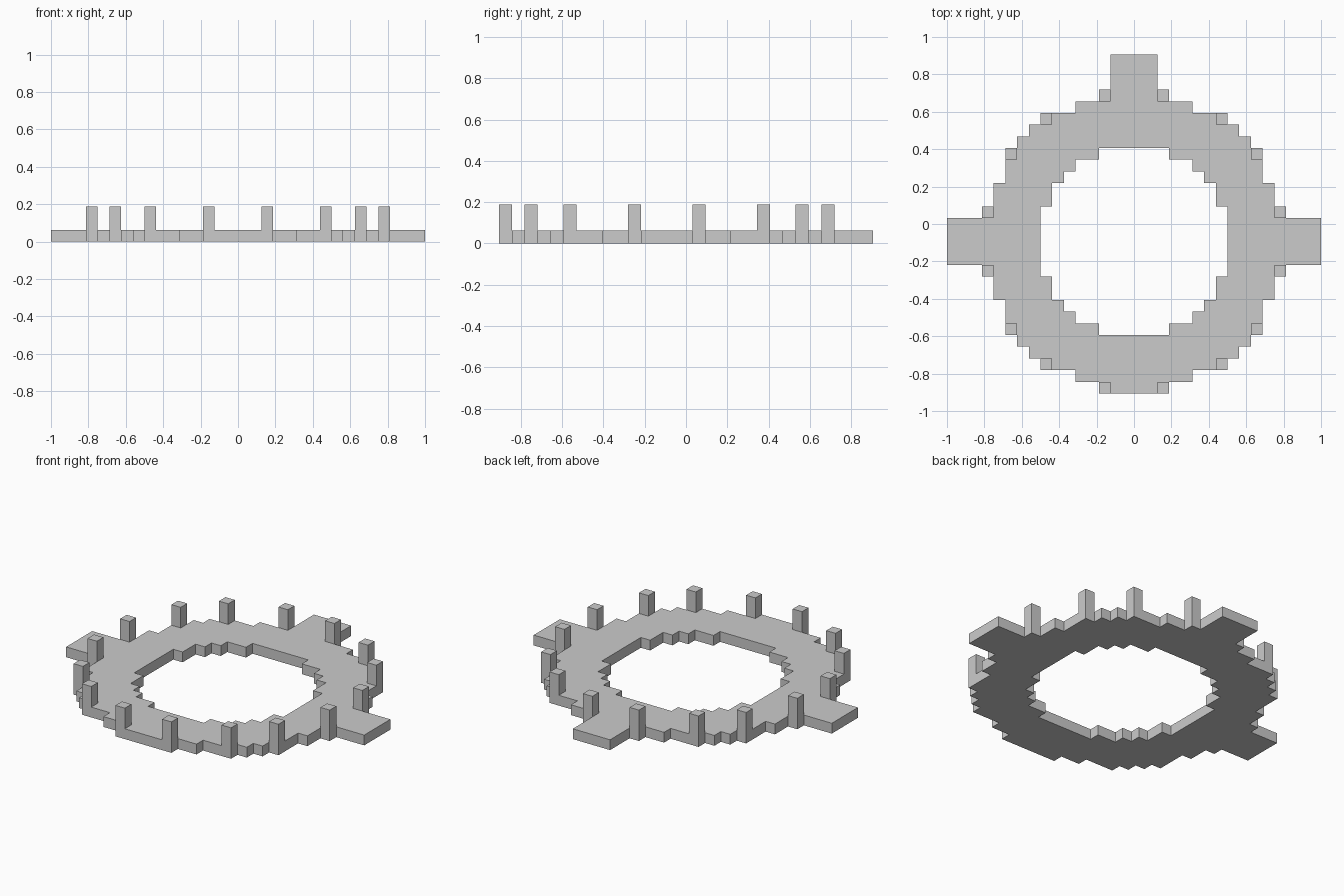
import bpy

if "Cube" in bpy.data.objects:
    bpy.data.objects.remove(bpy.data.objects["Cube"])

U = 1 / 16          # block size
CY = -1.5 * U       # ring centre in y


def loop(quadrant, back_end=None, front_end=None):
    """Mirror a first-quadrant step outline into a closed loop."""
    back = quadrant + [back_end] if back_end else quadrant
    front = quadrant + [front_end] if front_end else quadrant
    pts = list(back)
    pts += [(-x, y) for x, y in reversed(back)]
    pts += [(-x, -y) for x, y in front]
    pts += [(x, -y) for x, y in reversed(front)]
    return pts


# Stepped ring plate with three long tabs; post corners are left out
outer = [(16, 2), (12, 2), (12, 5), (11, 5), (11, 7), (10, 7), (10, 9), (9, 9),
         (9, 10), (7, 10), (7, 11), (5, 11), (5, 12), (2, 12)]
inner = [(8, 3), (7, 3), (7, 5), (6, 5), (6, 6), (5, 6), (5, 7), (3, 7), (3, 8)]

curve = bpy.data.curves.new("ring_plate", "CURVE")
curve.dimensions = "2D"
curve.fill_mode = "BOTH"
curve.extrude = U / 2
for pts in (loop(outer, (2, 16), (2, 13)), loop(inner)):
    spline = curve.splines.new("POLY")
    spline.points.add(len(pts) - 1)
    for p, (x, y) in zip(spline.points, pts):
        p.co = (x * U, y * U, 0, 1)
    spline.use_cyclic_u = True
    spline.use_smooth = False
plate = bpy.data.objects.new("ring_plate", curve)
plate.location = (0, CY, U / 2)
bpy.context.collection.objects.link(plate)
bpy.context.view_layer.objects.active = plate
plate.select_set(True)
bpy.ops.object.convert(target="MESH")

# Sixteen upright posts around the rim, mirrored into all quadrants
n = 0
for x, y in [(12.5, 2.5), (10.5, 7.5), (7.5, 10.5), (2.5, 12.5)]:
    for sx in (1, -1):
        for sy in (1, -1):
            n += 1
            bpy.ops.mesh.primitive_cube_add(
                size=1, location=(sx * x * U, CY + sy * y * U, 1.5 * U))
            post = bpy.context.object
            post.name = f"rim_post_{n}"
            post.scale = (U, U, 3 * U)
